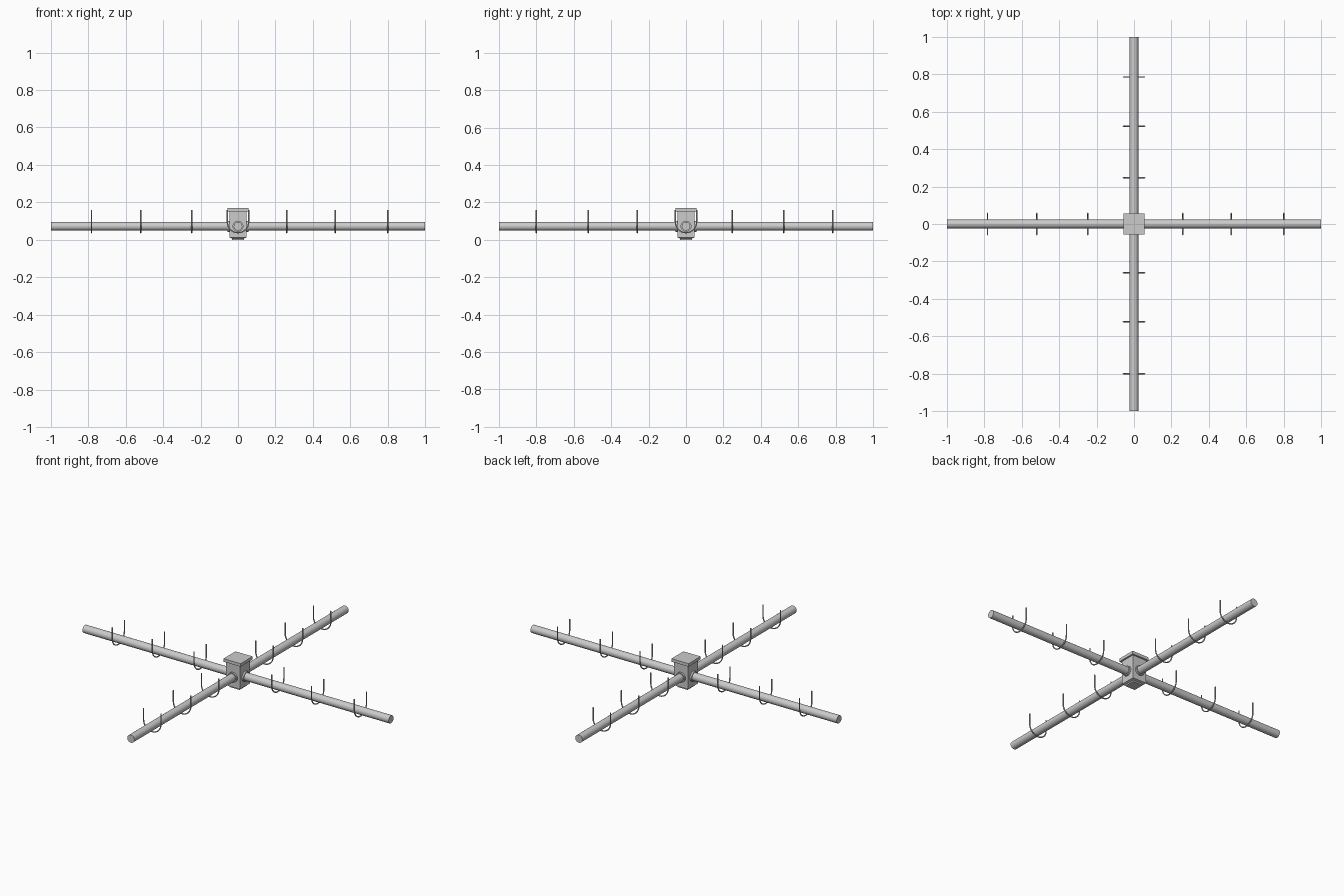
import bpy, bmesh, math
from mathutils import Vector, Matrix

if "Cube" in bpy.data.objects:
    bpy.data.objects.remove(bpy.data.objects["Cube"])

ROD_Z, ROD_R = 0.072, 0.023


def finish(name, bm, smooth=False):
    bmesh.ops.recalc_face_normals(bm, faces=bm.faces)
    me = bpy.data.meshes.new(name)
    bm.to_mesh(me)
    bm.free()
    ob = bpy.data.objects.new(name, me)
    bpy.context.collection.objects.link(ob)
    if smooth:
        bpy.ops.object.select_all(action='DESELECT')
        ob.select_set(True)
        bpy.context.view_layer.objects.active = ob
        bpy.ops.object.shade_smooth_by_angle(angle=math.radians(40))
    return ob


def square_stack(name, levels):
    """Closed square solid from (half width, z) levels."""
    bm = bmesh.new()
    rings = [[bm.verts.new((sx * h, sy * h, z))
              for sx, sy in ((-1, -1), (1, -1), (1, 1), (-1, 1))] for h, z in levels]
    for a, b in zip(rings, rings[1:]):
        for i in range(4):
            bm.faces.new((a[i], a[(i + 1) % 4], b[(i + 1) % 4], b[i]))
    bm.faces.new(rings[0][::-1])
    bm.faces.new(rings[-1])
    return finish(name, bm)


def tube(name, r, x0, x1, angle):
    """Cylinder along a radial direction."""
    bm = bmesh.new()
    m = (Matrix.Rotation(angle, 4, 'Z') @ Matrix.Translation(((x0 + x1) / 2, 0, ROD_Z))
         @ Matrix.Rotation(math.pi / 2, 4, 'Y'))
    bmesh.ops.create_cone(bm, cap_ends=True, segments=24, radius1=r, radius2=r,
                          depth=x1 - x0, matrix=m)
    return finish(name, bm, True)


def hook(name, dist, angle, half=0.057, top=0.16, low=0.038, r=0.0035, sides=8):
    """U-shaped wire crossing under the rod, both prongs pointing up."""
    zc = low + half
    path = [Vector((0, -half, top))]
    path += [Vector((0, -half * math.cos(t), zc - half * math.sin(t)))
             for t in (math.pi * i / 16 for i in range(17))]
    path.append(Vector((0, half, top)))
    bm = bmesh.new()
    m = Matrix.Rotation(angle, 4, 'Z') @ Matrix.Translation((dist, 0, 0))
    rings = []
    for i, p in enumerate(path):
        t = (path[min(i + 1, len(path) - 1)] - path[max(i - 1, 0)]).normalized()
        n = Vector((1, 0, 0)).cross(t)
        rings.append([bm.verts.new(m @ (p + r * (math.cos(a) * Vector((1, 0, 0)) + math.sin(a) * n)))
                      for a in (2 * math.pi * k / sides for k in range(sides))])
    for a, b in zip(rings, rings[1:]):
        for k in range(sides):
            bm.faces.new((a[k], a[(k + 1) % sides], b[(k + 1) % sides], b[k]))
    bm.faces.new(rings[0][::-1])
    bm.faces.new(rings[-1])
    return finish(name, bm, True)


# Central hub: tapered foot, body and cap
square_stack("hub_body", [(0.033, 0.0), (0.033, 0.008), (0.046, 0.012), (0.046, 0.155)])
square_stack("hub_cap", [(0.056, 0.152), (0.056, 0.170)])

# Four arms with collars and hooks
arms = {"right": (0, (0.26, 0.52, 0.80)), "back": (1, (0.247, 0.522, 0.785)),
        "left": (2, (0.247, 0.52, 0.782)), "front": (3, (0.26, 0.522, 0.80))}
for side, (quarter, places) in arms.items():
    ang = quarter * math.pi / 2
    tube(f"{side}_arm", ROD_R, 0.03, 1.0, ang)
    tube(f"{side}_collar", 0.029, 0.04, 0.056, ang)
    for i, d in enumerate(places):
        hook(f"{side}_hook_{i + 1}", d, ang)
